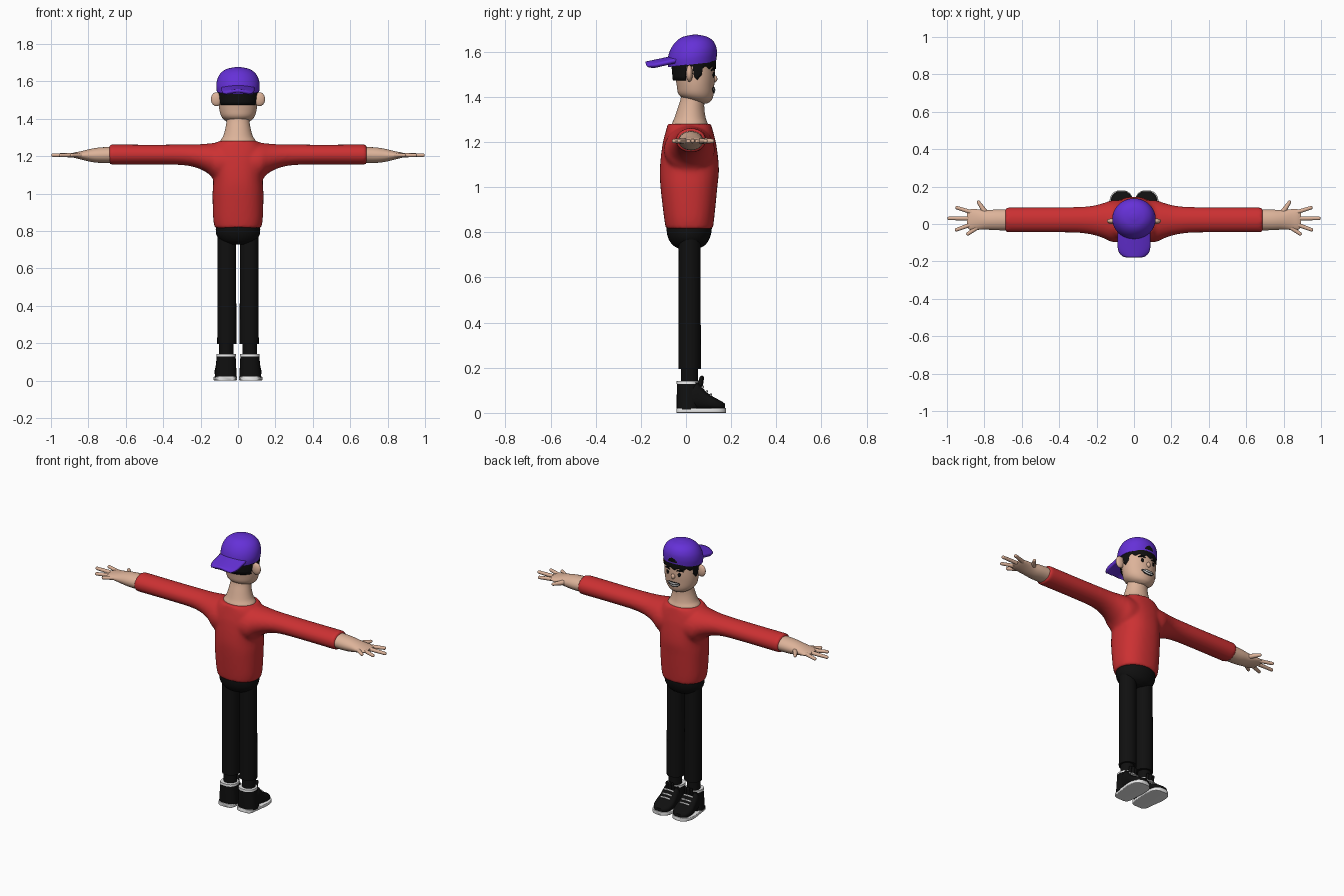
import bpy, bmesh, math
from mathutils import Vector

if "Cube" in bpy.data.objects:
    bpy.data.objects.remove(bpy.data.objects["Cube"])


def material(name, rgb):
    m = bpy.data.materials.new(name)
    m.diffuse_color = (*rgb, 1)
    m.use_nodes = True
    m.node_tree.nodes["Principled BSDF"].inputs["Base Color"].default_value = m.diffuse_color
    return m


SKIN = material("skin", (0.72, 0.45, 0.32))
RED = material("red", (0.60, 0.03, 0.032))
PURPLE = material("purple", (0.13, 0.03, 0.68))
BLACK = material("black", (0.005, 0.005, 0.005))
WHITE = material("white", (0.82, 0.82, 0.82))


def finish(name, bm, mat, mirror=False):
    """Turn a bmesh into an object, optionally mirrored across x."""
    bmesh.ops.recalc_face_normals(bm, faces=bm.faces)
    me = bpy.data.meshes.new(name)
    bm.to_mesh(me)
    bm.free()
    me.materials.append(mat)
    ob = bpy.data.objects.new(name, me)
    bpy.context.collection.objects.link(ob)
    if mirror:
        mod = ob.modifiers.new("mirror", 'MIRROR')
        mod.use_mirror_merge = False
    return ob


def smooth_rings(rings, sub):
    """Catmull-Rom interpolation of the ring values."""
    out = []
    for i in range(len(rings) - 1):
        p = [rings[max(i - 1, 0)], rings[i], rings[i + 1], rings[min(i + 2, len(rings) - 1)]]
        for k in range(sub):
            t = k / sub
            out.append([0.5 * (2 * b + (c - a) * t + (2 * a - 5 * b + 4 * c - d) * t * t
                               + (3 * b - a - 3 * c + d) * t ** 3) for a, b, c, d in zip(*p)])
    return out + [list(rings[-1])]


def loft(bm, rings, axis='z', n=2.0, seg=40, sub=4):
    """Rings are (position, centre a, centre b, radius a, radius b)."""
    prev = None
    for t, a, b, ra, rb in smooth_rings(rings, sub):
        cur = []
        for k in range(seg):
            w = 2 * math.pi * k / seg
            c, s = math.cos(w), math.sin(w)
            u = a + ra * math.copysign(abs(c) ** (2 / n), c)
            v = b + rb * math.copysign(abs(s) ** (2 / n), s)
            cur.append(bm.verts.new({'z': (u, v, t), 'x': (t, u, v), 'y': (u, t, v)}[axis]))
        if prev:
            for k in range(seg):
                bm.faces.new((prev[k], prev[k - 1], cur[k - 1], cur[k]))
        else:
            bm.faces.new(cur)
        prev = cur
    bm.faces.new(prev)
    return bm


def rod(bm, p0, p1, r0, r1):
    """Tapered rod with round ends."""
    p0, p1 = Vector(p0), Vector(p1)
    rot = (p1 - p0).to_track_quat('Z', 'Y').to_matrix().to_4x4()
    rot.translation = (p0 + p1) / 2
    bmesh.ops.create_cone(bm, segments=14, radius1=r0, radius2=r1, depth=(p1 - p0).length, matrix=rot)
    for p, r in ((p0, r0), (p1, r1)):
        res = bmesh.ops.create_uvsphere(bm, u_segments=14, v_segments=8, radius=r)
        bmesh.ops.translate(bm, verts=res['verts'], vec=p)


def blob(name, centre, radii, mat, mirror=False):
    bm = bmesh.new()
    bmesh.ops.create_uvsphere(bm, u_segments=24, v_segments=14, radius=1)
    bmesh.ops.scale(bm, verts=bm.verts, vec=radii)
    bmesh.ops.translate(bm, verts=bm.verts, vec=centre)
    return finish(name, bm, mat, mirror)


# Sweater: torso and sleeves fused into one smooth skin
bm = bmesh.new()
loft(bm, [(0.815, 0, .015, .124, .104), (0.87, 0, .014, .133, .112), (1.0, 0, .013, .136, .126),
          (1.08, 0, .015, .132, .131), (1.18, 0, .015, .14, .121), (1.24, 0, .015, .14, .107),
          (1.28, 0, .015, .105, .096)], n=2.3)
for s in (1, -1):
    loft(bm, [(0, .015, 1.165, .112, .1), (.11 * s, .015, 1.168, .112, .103),
              (.16 * s, .018, 1.187, .095, .08), (.22 * s, .02, 1.2, .078, .063),
              (.3 * s, .022, 1.207, .069, .055), (.45 * s, .022, 1.208, .067, .053),
              (.689 * s, .022, 1.208, .067, .054)], 'x')
sweater = finish("sweater", bm, RED)
rem = sweater.modifiers.new("fuse", 'REMESH')
rem.mode, rem.voxel_size, rem.use_smooth_shade = 'VOXEL', 0.01, True
sm = sweater.modifiers.new("soften", 'SMOOTH')
sm.factor, sm.iterations = 0.5, 5

# Hands with fingers
bm = bmesh.new()
loft(bm, [(.66, .022, 1.207, .056, .043), (.74, .022, 1.205, .055, .041), (.79, .022, 1.204, .052, .034),
          (.84, .024, 1.204, .055, .022), (.875, .024, 1.205, .055, .014), (.893, .024, 1.205, .042, .007)], 'x')
for p0, p1, r in (((.79, .055), (.831, .116), .016), ((.86, .06), (.946, .087), .012),
                  ((.87, .03), (.989, .03), .012), ((.87, -.002), (.949, -.031), .012),
                  ((.84, -.02), (.888, -.053), .012)):
    rod(bm, (*p0, 1.205), (*p1, 1.205), r, .0095)
finish("hands", bm, SKIN, True)

# Trousers
bm = loft(bmesh.new(), [(.728, 0, .012, .05, .045), (.745, 0, .013, .09, .073), (.775, 0, .013, .114, .092),
                        (.81, 0, .014, .119, .1), (.84, 0, .014, .115, .098)])
finish("trouser_hips", bm, BLACK)
bm = loft(bmesh.new(), [(.195, .06, .016, .051, .05), (.8, .06, .016, .05, .048)], sub=1)
finish("trouser_legs", bm, BLACK, True)
bm = loft(bmesh.new(), [(.1, .063, .016, .038, .038), (.21, .063, .016, .038, .038)], sub=1)
finish("ankles", bm, BLACK, True)

# Shoes: sole, toe, heel, tongue, collar and laces
bm = loft(bmesh.new(), [(-.043, .064, .011, .03, .011), (-.03, .064, .011, .05, .011), (.03, .065, .011, .058, .011),
                        (.1, .068, .011, .064, .011), (.145, .068, .011, .058, .011),
                        (.168, .068, .011, .042, .011), (.178, .068, .011, .022, .011)], 'y', n=8)
finish("shoe_soles", bm, WHITE, True)
bm = bmesh.new()
loft(bm, [(y, .066, h / 2 + .006, rx, h / 2 - .006) for y, rx, h in (
    (-.02, .046, .1), (.04, .052, .138), (.06, .053, .128), (.085, .056, .098), (.11, .059, .078),
    (.14, .055, .061), (.16, .043, .05), (.173, .024, .04))], 'y', n=2.7)
loft(bm, [(.015, .065, .01, .058, .051), (.08, .064, .01, .054, .051), (.135, .063, .01, .05, .05)], n=2.4)
rod(bm, (.045, .06, .115), (.045, .068, .155), .01, .008)
rod(bm, (.083, .06, .115), (.083, .068, .155), .01, .008)
rod(bm, (.064, .06, .115), (.064, .07, .155), .014, .01)
finish("shoe_uppers", bm, BLACK, True)
bm = loft(bmesh.new(), [(.129, .063, .008, .0525, .05), (.141, .063, .008, .051, .049)], n=2.4, sub=1)
finish("shoe_collars", bm, WHITE, True)
bm = bmesh.new()
for y, z in ((.072, .116), (.09, .096), (.108, .082)):
    rod(bm, (.038, y, z - .004), (.066, y + .003, z), .005, .005)
    rod(bm, (.066, y + .003, z), (.094, y, z - .004), .005, .005)
finish("shoe_laces", bm, WHITE, True)

# Neck and head
bm = loft(bmesh.new(), [(1.25, 0, .017, .1, .086), (1.28, 0, .017, .096, .08), (1.305, 0, .018, .08, .07),
                        (1.35, 0, .022, .067, .059), (1.40, 0, .03, .06, .052), (1.45, 0, .03, .06, .05)])
finish("neck", bm, SKIN)
HEAD = [(1.372, 0, .066, .03, .03), (1.385, 0, .058, .062, .055), (1.41, 0, .045, .088, .077),
        (1.45, 0, .042, .1, .083), (1.5, 0, .04, .104, .088), (1.56, 0, .035, .104, .09), (1.6, 0, .035, .09, .08)]
finish("head", loft(bmesh.new(), HEAD, seg=48), SKIN)
blob("ears", (.115, .015, 1.504), (.03, .015, .037), SKIN, True)
blob("nose", (0, .126, 1.48), (.013, .013, .016), SKIN)


def face_y(x, z):
    """Front surface of the head at x, z."""
    t, _, cy, rx, ry = min(smooth_rings(HEAD, 30), key=lambda r: abs(r[0] - z))
    return cy + ry * math.sqrt(max(0, 1 - (x / rx) ** 2))


def plate(name, cx, cz, w, h, mat, lift, bend=0.0, mirror=False):
    """Thin oval plate that follows the face."""
    bm = bmesh.new()
    bmesh.ops.create_grid(bm, x_segments=16, y_segments=6, size=1)
    for v in bm.verts:
        u, q = v.co.x, v.co.y
        x = cx + w * u
        z = cz + h * q * math.sqrt(max(0.02, 1 - u * u)) + bend * u * u
        v.co = (x, face_y(x, z) + lift, z)
    ob = finish(name, bm, mat, mirror)
    sol = ob.modifiers.new("thick", 'SOLIDIFY')
    sol.thickness, sol.offset = 0.003, 0
    return ob


# Face details
plate("eyes", .04, 1.498, .009, .012, BLACK, .002, mirror=True)
plate("eyebrows", .042, 1.523, .022, .005, BLACK, .002, -.006, True)
plate("mouth_outline", 0, 1.43, .042, .015, BLACK, .001, .006)
plate("teeth", 0, 1.43, .038, .011, WHITE, .003, .006)
plate("teeth_line", 0, 1.43, .036, .0012, BLACK, .005, .006)


# Hair: shell with fringe, sideburns and a gap at the ears
def hair_bottom(y, w):
    if y < -.002:
        return 1.472
    if y < .032:
        return 1.535
    if y < .075:
        return 1.475 + 1.1 * abs(y - .05)
    return 1.53 + .006 * math.sin(14 * w)


bm = bmesh.new()
cols = []
for k in range(120):
    w = 2 * math.pi * k / 120
    x, y = .109 * math.cos(w), .035 + .099 * math.sin(w)
    zb = hair_bottom(y, w)
    col = []
    for j in range(6):
        z = zb + (1.575 - zb) * j / 5
        f = 1 - .5 * max(0, 1.56 - z) if y > .035 else 1 - 1.0 * max(0, 1.53 - z)
        col.append(bm.verts.new((x * f, .035 + (y - .035) * f, z)))
    cols.append(col)
for k in range(120):
    for j in range(5):
        bm.faces.new((cols[k - 1][j], cols[k][j], cols[k][j + 1], cols[k - 1][j + 1]))
hair = finish("hair", bm, BLACK)
sol = hair.modifiers.new("thick", 'SOLIDIFY')
sol.thickness, sol.offset = 0.012, -1

# Cap, worn backwards, with a dark strap opening over the forehead
bm = loft(bmesh.new(), [(1.545, 0, .027, .113, .106), (1.58, 0, .028, .116, .109), (1.615, 0, .032, .109, .102),
                        (1.645, 0, .036, .091, .084), (1.665, 0, .038, .062, .057), (1.674, 0, .04, .025, .023),
                        (1.676, 0, .04, .004, .004)], seg=96, sub=8)
for v in bm.verts:
    v.co.z += .11 * (v.co.y - .035) * min(1, (1.68 - v.co.z) / .1)
for f in bm.faces:
    c = f.calc_center_median()
    if c.y > .08 and c.z > 1.572 and (c.x / .028) ** 2 + ((c.z - 1.572) / .026) ** 2 < 1:
        f.material_index = 1
finish("cap", bm, PURPLE).data.materials.append(BLACK)

# Cap brim
bm = bmesh.new()
bmesh.ops.create_grid(bm, x_segments=20, y_segments=16, size=1)
for v in bm.verts:
    u, t = v.co.x, (v.co.y + 1) / 2
    x = u * .085 * (1 - .3 * t ** 8)
    y = -.03 - t * (.147 - .014 * u ** 4)
    v.co = (x, y, 1.579 - .031 * t - .017 * u * u)
brim = finish("cap_brim", bm, PURPLE)
sol = brim.modifiers.new("thick", 'SOLIDIFY')
sol.thickness, sol.offset = 0.018, 0

# Smooth shading with crisp edges
bpy.ops.object.select_all(action='DESELECT')
for ob in bpy.data.objects:
    ob.select_set(True)
bpy.context.view_layer.objects.active = sweater
bpy.ops.object.shade_smooth_by_angle(angle=math.radians(40))
